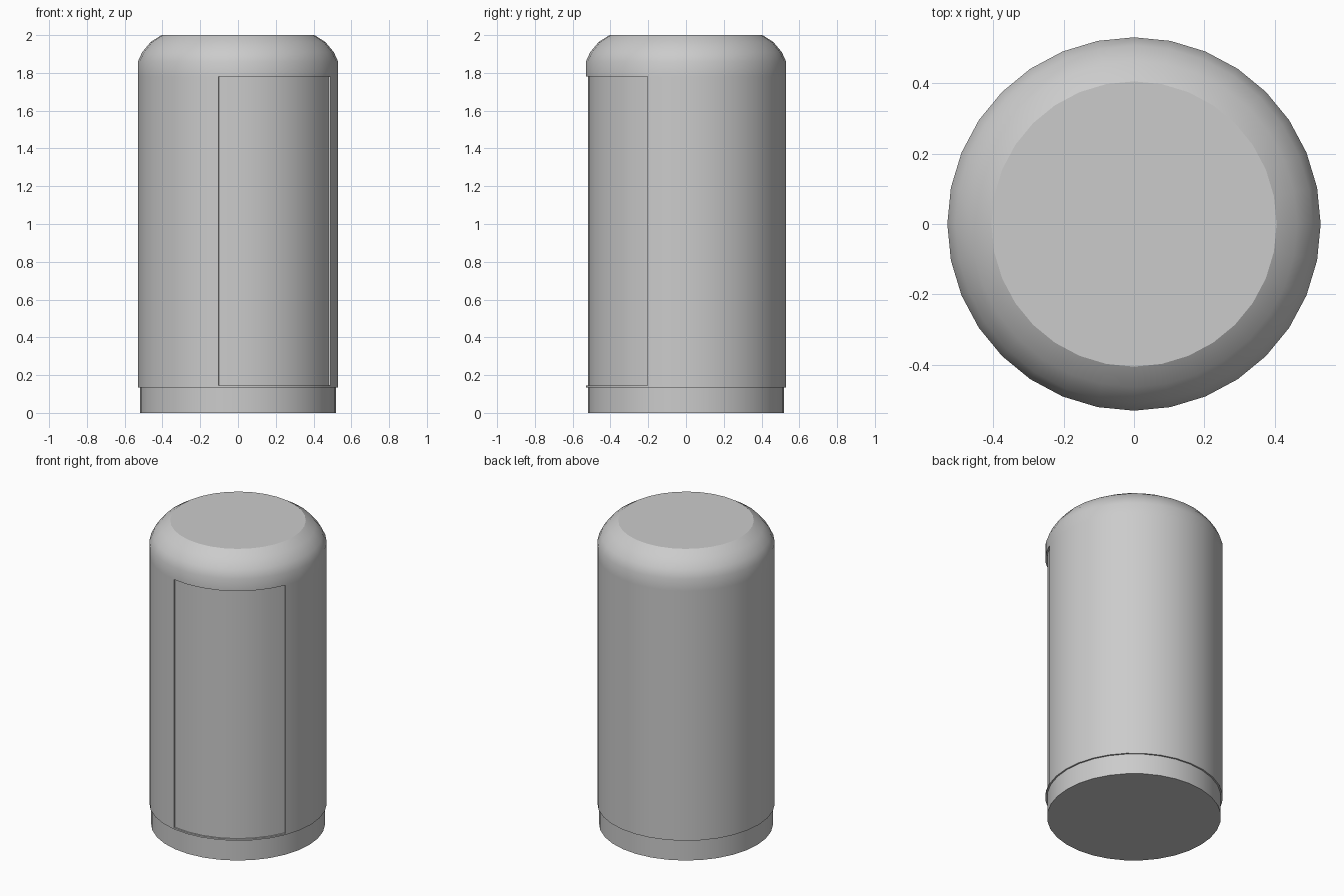
import bpy, bmesh, math

if "Cube" in bpy.data.objects:
    bpy.data.objects.remove(bpy.data.objects["Cube"])

SIDES = 32


def lathe(bm, profile):
    """Revolve (radius, z) points round z, cap both ends, return side faces by band."""
    rings = []
    for r, z in profile:
        rings.append([bm.verts.new((r * math.cos(math.tau * i / SIDES),
                                    r * math.sin(math.tau * i / SIDES), z))
                      for i in range(SIDES)])
    bands = []
    for a, b in zip(rings, rings[1:]):
        bands.append([bm.faces.new((a[i], a[(i + 1) % SIDES], b[(i + 1) % SIDES], b[i]))
                      for i in range(SIDES)])
    bm.faces.new(rings[0][::-1])
    bm.faces.new(rings[-1])
    return bands


def finish(bm, name):
    bmesh.ops.recalc_face_normals(bm, faces=bm.faces)
    mesh = bpy.data.meshes.new(name)
    bm.to_mesh(mesh)
    bm.free()
    obj = bpy.data.objects.new(name, mesh)
    bpy.context.collection.objects.link(obj)
    bpy.ops.object.select_all(action='DESELECT')
    obj.select_set(True)
    bpy.context.view_layer.objects.active = obj
    bpy.ops.object.shade_smooth_by_angle(angle=math.radians(28))
    return obj


# Canister: narrow foot, stepped body, rounded shoulder and flat top
bm = bmesh.new()
bands = lathe(bm, [(0.52, 0), (0.52, 0.135), (0.53, 0.135), (0.53, 0.145),
                   (0.53, 1.78), (0.53, 1.86), (0.507, 1.91), (0.463, 1.963),
                   (0.405, 2.0)])

# Shallow label recess, seven facets wide, on the front right
panel = bands[3][23:30]
new = bmesh.ops.extrude_face_region(bm, geom=panel)["geom"]
for v in (g for g in new if isinstance(g, bmesh.types.BMVert)):
    v.co.x *= 0.52 / 0.53
    v.co.y *= 0.52 / 0.53
bmesh.ops.delete(bm, geom=panel, context='FACES')

finish(bm, "canister")
